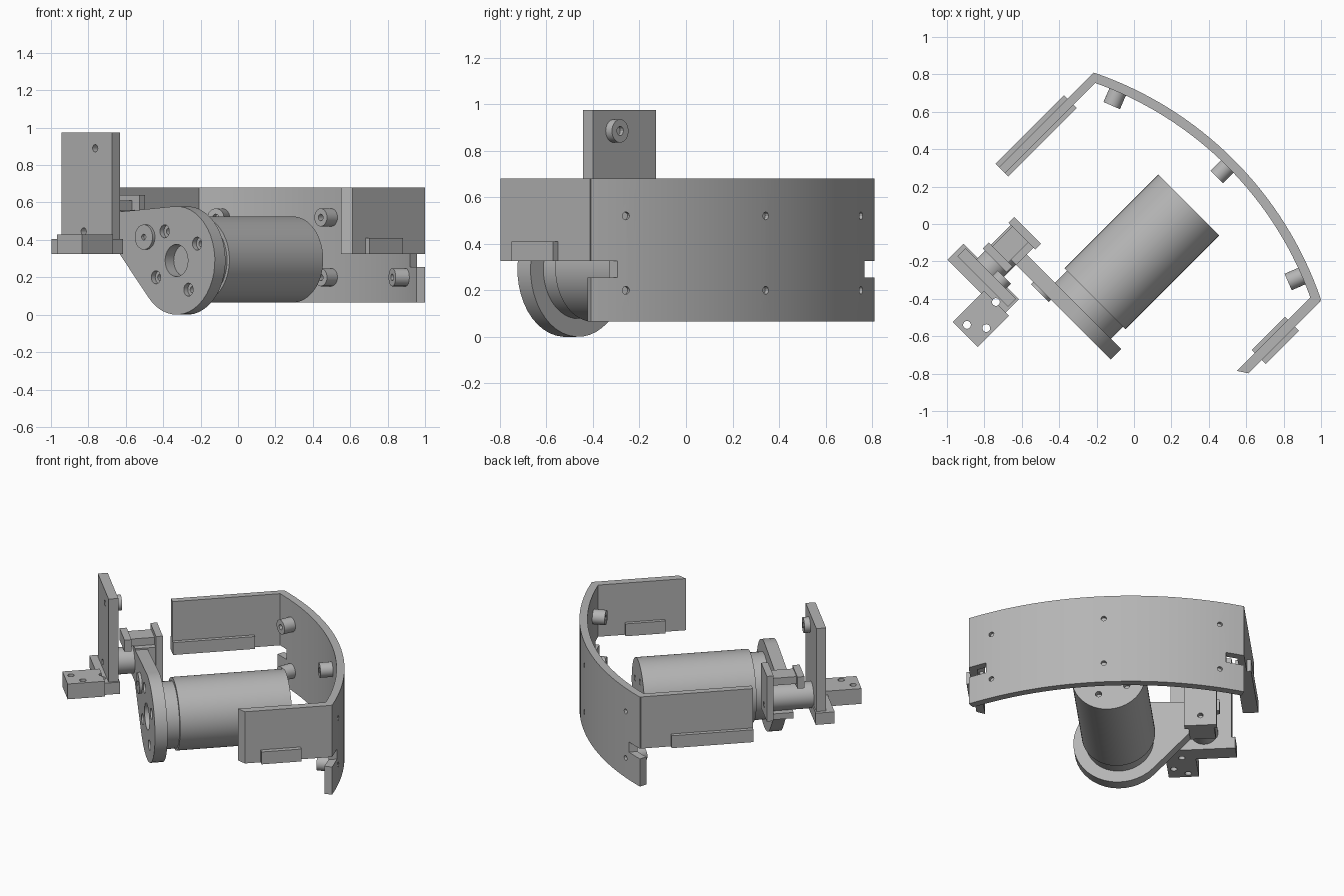
import bpy, bmesh
from math import sin, cos, radians, pi
from mathutils import Matrix, Vector

cube = bpy.data.objects.get("Cube")
if cube:
    bpy.data.objects.remove(cube, do_unlink=True)

grey = bpy.data.materials.new("plain grey")
grey.use_nodes = True
grey.diffuse_color = (0.46, 0.46, 0.46, 1)
grey.node_tree.nodes["Principled BSDF"].inputs["Base Color"].default_value = grey.diffuse_color

# Working frame: u along the motor axis, v across it, z up, all turned 45 degrees
TURN = Matrix.Rotation(pi / 4, 4, 'Z')


def P(u, v, z):
    return Vector((u, -v, z))


def prism(pts, sweep):
    """Extrude a polygon along a vector."""
    bm = bmesh.new()
    face = bm.faces.new([bm.verts.new(p) for p in pts])
    new = bmesh.ops.extrude_face_region(bm, geom=[face])["geom"]
    bmesh.ops.translate(bm, vec=sweep, verts=[g for g in new if isinstance(g, bmesh.types.BMVert)])
    bmesh.ops.recalc_face_normals(bm, faces=bm.faces)
    return bm


def box(u, v, z):
    return prism([P(u[0], v[0], z[0]), P(u[1], v[0], z[0]), P(u[1], v[1], z[0]), P(u[0], v[1], z[0])],
                 P(0, 0, z[1] - z[0]))


def rod(a, b, r, sides=32):
    """Cylinder between two points."""
    bm = bmesh.new()
    d = b - a
    m = Matrix.Translation((a + b) / 2) @ d.to_track_quat('Z', 'Y').to_matrix().to_4x4()
    bmesh.ops.create_cone(bm, cap_ends=True, segments=sides, radius1=r, radius2=r, depth=d.length, matrix=m)
    return bm


def rod_u(u0, u1, v, z, r, sides=32):
    return rod(P(u0, v, z), P(u1, v, z), r, sides)


def plain(name, bm):
    me = bpy.data.meshes.new(name)
    bm.to_mesh(me)
    bm.free()
    ob = bpy.data.objects.new(name, me)
    bpy.context.collection.objects.link(ob)
    ob.matrix_world = TURN
    return ob


def part(name, bm, cuts=()):
    """Make the object, cut its holes and shade it."""
    ob = plain(name, bm)
    ob.data.materials.append(grey)
    cutters = [plain("cutter", c) for c in cuts]
    for c in cutters:
        c.hide_render = True
        mod = ob.modifiers.new("hole", 'BOOLEAN')
        mod.operation, mod.solver, mod.object = 'DIFFERENCE', 'EXACT', c
    if cutters:
        bpy.context.view_layer.update()
        me = bpy.data.meshes.new_from_object(ob.evaluated_get(bpy.context.evaluated_depsgraph_get()))
        ob.modifiers.clear()
        ob.data = me
        for c in cutters:
            bpy.data.objects.remove(c, do_unlink=True)
    ob.data.shade_smooth()
    ob.data.set_sharp_from_angle(angle=radians(25))
    return ob


AX, AZ = 0.135, 0.29  # motor axis

# Motor with small mounting holes in its rear face
part("motor_body", rod_u(-0.43, 0.279, AX, AZ + 0.005, 0.23, 64),
     [rod_u(0.24, 0.3, AX + 0.13 * cos(k * pi / 2 + 0.5), AZ + 0.13 * sin(k * pi / 2 + 0.5), 0.02, 12)
      for k in range(4)])
part("motor_collar", rod_u(-0.525, -0.42, AX, AZ, 0.212, 48))

# Mounting plate: round hub running into a straight arm
outline = [(-0.30, 0.55)]
for i in range(29):
    a = radians(94 - 231 * i / 28)
    outline.append((AX + 0.29 * cos(a), AZ + 0.29 * sin(a)))
outline.append((-0.30, 0.33))
cuts = [rod_u(-0.7, -0.535, AX, AZ, 0.086)]
for k in range(4):
    a = radians(30 + 90 * k)
    v, z = AX + 0.18 * cos(a), AZ + 0.18 * sin(a)
    cuts += [rod_u(-0.7, -0.57, v, z, 0.035, 20), rod_u(-0.7, -0.535, v, z, 0.017, 12)]
part("mounting_plate", prism([P(-0.6, v, z) for v, z in outline], P(0.08, 0, 0)), cuts)
part("plate_boss", rod_u(-0.618, -0.59, -0.095, 0.415, 0.067),
     [rod_u(-0.7, -0.595, -0.095, 0.415, 0.016, 12)])

# Pivot bracket joining the arm to the stand
part("bracket_end", box((-0.47, -0.427), (-0.479, -0.276), (0.33, 0.64)),
     [rod_u(-0.5, -0.4, -0.377, 0.40, 0.018, 12)])
part("bracket_web", box((-0.6, -0.46), (-0.36, -0.29), (0.36, 0.56)))
part("bracket_top", box((-0.64, -0.46), (-0.45, -0.33), (0.56, 0.61)))
part("bracket_front", box((-0.665, -0.62), (-0.479, -0.30), (0.54, 0.62)))
part("bracket_foot", box((-0.60, -0.46), (-0.46, -0.30), (0.33, 0.37)))
part("pivot_rod", rod_u(-0.74, -0.46, -0.377, 0.445, 0.085))

# Upright stand with foot and drilled ear
part("stand_plate", box((-0.79, -0.728), (-0.546, -0.163), (0.39, 0.975)),
     [rod_u(-0.85, -0.745, v, z, 0.02, 12) for v, z in ((-0.29, 0.89), (-0.377, 0.445))])
part("stand_boss", rod_u(-0.73, -0.69, -0.29, 0.885, 0.05),
     [rod_u(-0.71, -0.6, -0.29, 0.885, 0.02, 12)])
drill = lambda u, v: rod(P(u, v, 0.2), P(u, v, 0.6), 0.021, 16)
part("stand_foot", box((-0.84, -0.72), (-0.57, -0.15), (0.325, 0.405)), [drill(-0.817, -0.227)])
part("stand_ear", box((-1.055, -0.82), (-0.314, -0.126), (0.325, 0.43)),
     [drill(-1.013, -0.25), drill(-0.952, -0.165), drill(-0.817, -0.227)])

# Curved rear panel, notched at both ends and drilled at each peg
R, CU, HALF = 1.95, -1.33, radians(26.2)


def on_arc(r, a, z):
    return P(CU + r * cos(a), AX + r * sin(a), z)


steps = [HALF * (i / 16 - 1) for i in range(33)]
arc = [on_arc(R, a, 0.065) for a in steps] + [on_arc(R - 0.05, a, 0.065) for a in reversed(steps)]
pegs = [(radians(d), z) for d in (-21.5, 0, 21.5) for z in (0.20, 0.52)]
cuts = [box((0.2, 0.7), v, (0.255, 0.325)) for v in ((-0.8, -0.615), (0.885, 1.1))]
cuts += [rod(on_arc(R - 0.02, a, z), on_arc(R + 0.05, a, z), 0.017, 12) for a, z in pegs]
part("curved_panel", prism(arc, P(0, 0, 0.615)), cuts)
for a, z in pegs:
    part("panel_peg", rod(on_arc(R - 0.13, a, z), on_arc(R - 0.04, a, z), 0.048, 24),
         [rod(on_arc(R - 0.2, a, z), on_arc(R - 0.09, a, z), 0.018, 12)])

# Flat side panels with a ledge near the lower edge
part("right_side_panel", box((-0.295, 0.414), (-0.725, -0.68), (0.325, 0.68)))
part("right_ledge", box((-0.295, 0.223), (-0.752, -0.655), (0.325, 0.41)))
end = [(0.414, 0.997), (-0.132, 0.997), (-0.166, 0.945), (0.39, 0.945)]
part("left_side_panel", prism([P(u, v, 0.325) for u, v in end], P(0, 0, 0.355)))
part("left_ledge", box((-0.032, 0.22), (0.922, 1.028), (0.325, 0.41)))
